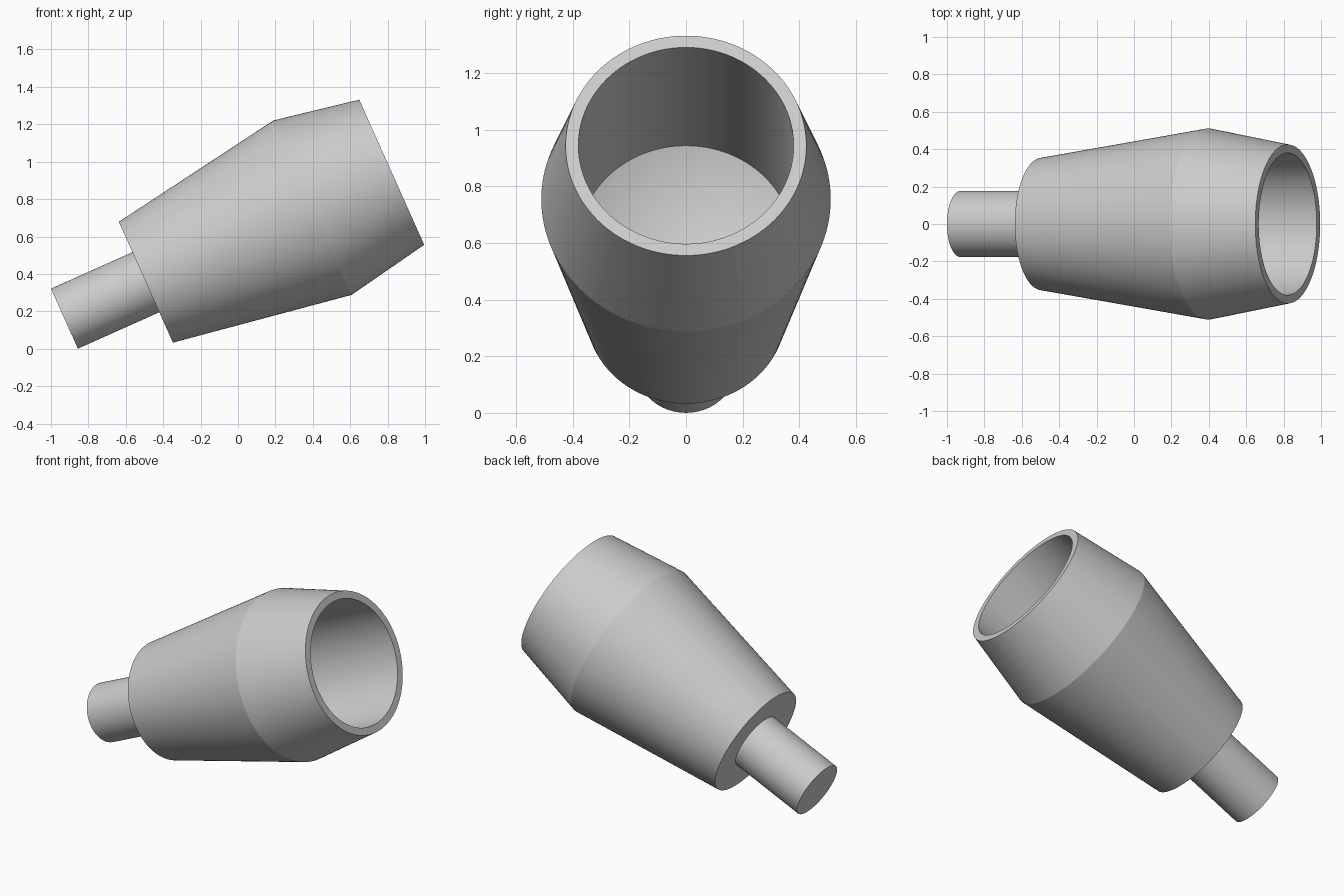
import bpy
import bmesh
import math
from mathutils import Matrix, Vector

cube = bpy.data.objects.get("Cube")
if cube:
    bpy.data.objects.remove(cube, do_unlink=True)

SEGMENTS = 128
TILT = math.radians(24.1)
BASE = Vector((-0.928, 0, 0.161))  # centre of the stem's end face

grey = bpy.data.materials.new("plain grey")
grey.use_nodes = True
colour = (0.6, 0.6, 0.6, 1)
grey.diffuse_color = colour
grey.node_tree.nodes["Principled BSDF"].inputs["Base Color"].default_value = colour


def turned_part(name, profile):
    """Spin a (radius, height) profile about its axis, then lean it toward +x."""
    bm = bmesh.new()
    verts = [bm.verts.new((r, 0, h)) for r, h in profile]
    edges = [bm.edges.new(pair) for pair in zip(verts, verts[1:])]
    bmesh.ops.spin(bm, geom=verts + edges, axis=(0, 0, 1), cent=(0, 0, 0),
                   angle=math.tau, steps=SEGMENTS, use_merge=True)
    bmesh.ops.remove_doubles(bm, verts=bm.verts, dist=0.0001)
    bmesh.ops.recalc_face_normals(bm, faces=bm.faces)
    lean = Matrix.Rotation(math.pi / 2 - TILT, 4, "Y")
    bm.transform(Matrix.Translation(BASE) @ lean)
    mesh = bpy.data.meshes.new(name)
    bm.to_mesh(mesh)
    bm.free()
    mesh.materials.append(grey)
    obj = bpy.data.objects.new(name, mesh)
    bpy.context.collection.objects.link(obj)
    bpy.ops.object.select_all(action="DESELECT")
    obj.select_set(True)
    bpy.context.view_layer.objects.active = obj
    bpy.ops.object.shade_smooth_by_angle(angle=math.radians(15))
    return obj


# Narrow solid stem at the low end
turned_part("stem", [(0, 0), (0.176, 0), (0.176, 0.49), (0, 0.49)])

# Double-tapered body with a straight bore ending in a shallow cone
turned_part("hollow_body", [
    (0, 0.477), (0.354, 0.477), (0.511, 1.453), (0.425, 1.917),
    (0.38, 1.917), (0.38, 1.067), (0, 0.84),
])
